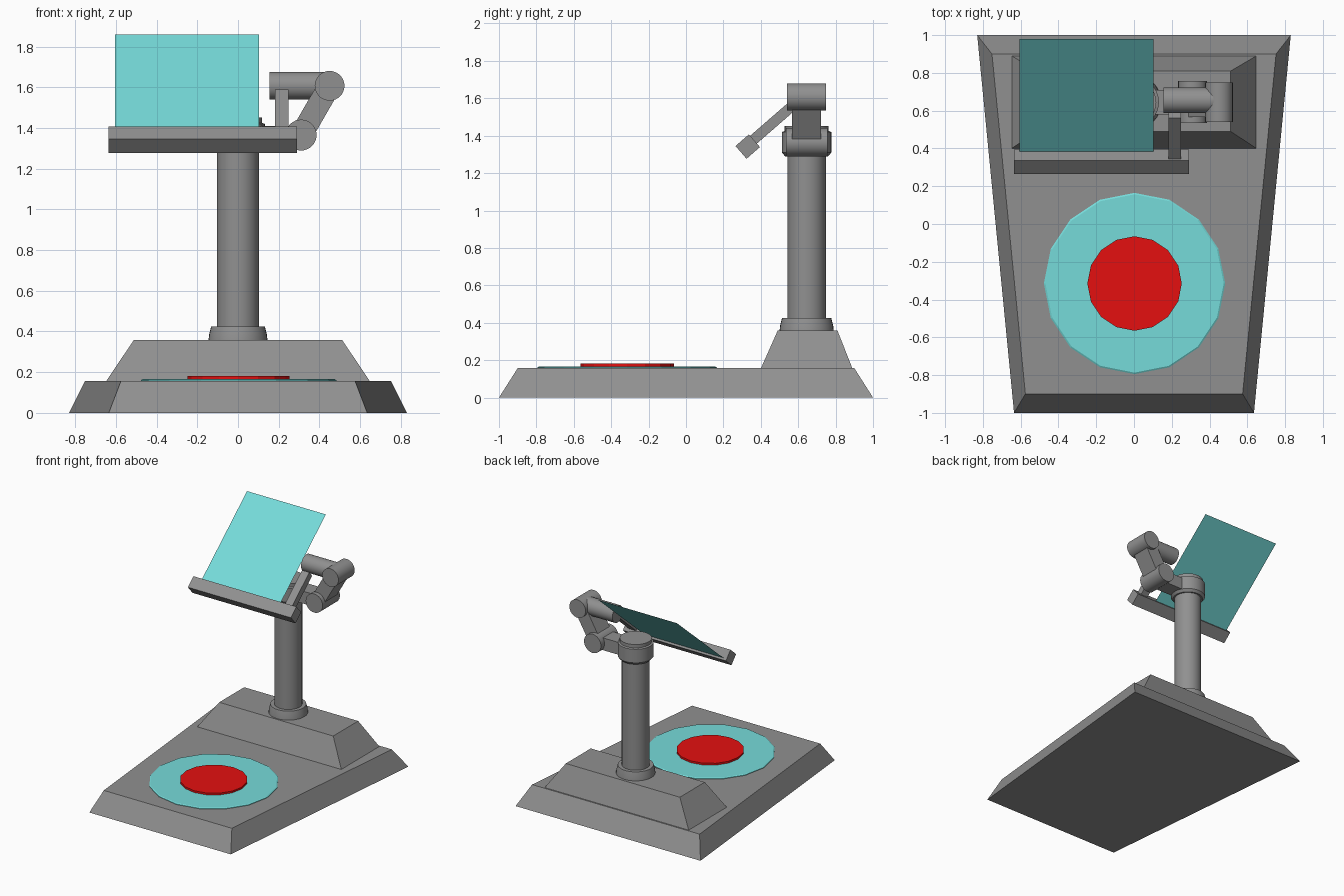
import bpy, bmesh, math
from mathutils import Vector, Matrix

cube = bpy.data.objects.get("Cube")
if cube:
    bpy.data.objects.remove(cube, do_unlink=True)


def material(name, rgb):
    m = bpy.data.materials.new(name)
    m.use_nodes = True
    m.diffuse_color = (*rgb, 1)
    m.node_tree.nodes["Principled BSDF"].inputs["Base Color"].default_value = (*rgb, 1)
    return m


GREY = material("grey metal", (0.28, 0.28, 0.28))
TEAL = material("teal", (0.18, 0.71, 0.70))
RED = material("red", (0.78, 0.005, 0.005))


def finish(name, bm, mat, smooth=False):
    bmesh.ops.recalc_face_normals(bm, faces=bm.faces)
    me = bpy.data.meshes.new(name)
    bm.to_mesh(me)
    bm.free()
    me.materials.append(mat)
    ob = bpy.data.objects.new(name, me)
    bpy.context.collection.objects.link(ob)
    if smooth:
        bpy.ops.object.select_all(action='DESELECT')
        ob.select_set(True)
        bpy.context.view_layer.objects.active = ob
        bpy.ops.object.shade_smooth_by_angle(angle=math.radians(30))
    return ob


def stack(name, rings, mat, smooth=False):
    """Closed solid from equal-length loops of points, capped at both ends."""
    bm = bmesh.new()
    loops = [[bm.verts.new(p) for p in ring] for ring in rings]
    n = len(loops[0])
    for a, b in zip(loops, loops[1:]):
        for i in range(n):
            j = (i + 1) % n
            bm.faces.new((a[i], a[j], b[j], b[i]))
    bm.faces.new(loops[0][::-1])
    bm.faces.new(loops[-1])
    return finish(name, bm, mat, smooth)


def turned(name, profile, centre, mat, sides=32, smooth=True):
    """Vertical turned part from (radius, z) pairs."""
    cx, cy = centre
    rings = [[(cx + r * math.cos(math.tau * i / sides),
               cy + r * math.sin(math.tau * i / sides), z) for i in range(sides)]
             for r, z in profile]
    return stack(name, rings, mat, smooth)


def rod(name, a, b, radius, mat):
    """Round bar between two points."""
    a, b = Vector(a), Vector(b)
    bm = bmesh.new()
    rot = (b - a).to_track_quat('Z', 'Y').to_matrix().to_4x4()
    bmesh.ops.create_cone(bm, cap_ends=True, segments=32, radius1=radius, radius2=radius,
                          depth=(b - a).length, matrix=Matrix.Translation((a + b) / 2) @ rot)
    return finish(name, bm, mat, True)


def box(name, centre, size, mat, axis='X', angle=0.0):
    bm = bmesh.new()
    m = (Matrix.Translation(centre) @ Matrix.Rotation(angle, 4, axis)
         @ Matrix.Diagonal((*size, 1)))
    bmesh.ops.create_cube(bm, size=1, matrix=m)
    return finish(name, bm, mat)


def slab(y0, y1, w0, w1, z):
    """Trapezoid loop, w0 = half width at y0, w1 = half width at y1."""
    return [(-w0, y0, z), (w0, y0, z), (w1, y1, z), (-w1, y1, z)]


# Tapered floor base and the raised plinth behind
stack("base", [slab(-1, 1, 0.635, 0.83, 0), slab(-0.9, 0.9, 0.575, 0.752, 0.157)], GREY)
stack("plinth", [slab(0.4, 0.89, 0.648, 0.648, 0.155),
                 slab(0.49, 0.81, 0.512, 0.512, 0.358)], GREY)

# Floor pad with red centre
PAD = (0.003, -0.315)
turned("pad_ring", [(0.48, 0.15), (0.48, 0.161), (0.472, 0.166)], PAD, TEAL, 16, False)
turned("pad_centre", [(0.25, 0.16), (0.25, 0.181)], PAD, RED, 16, False)

# Column
PY = 0.645
turned("column_collar", [(0.145, 0.355), (0.142, 0.385), (0.132, 0.425)], (0, PY), GREY)
turned("column", [(0.103, 0.40), (0.103, 1.35)], (0, PY), GREY)
turned("column_cap", [(0.115, 1.29), (0.132, 1.31), (0.132, 1.42), (0.118, 1.425),
                      (0.118, 1.452)], (0, PY), GREY)

# Jointed arm
LOW, HIGH = Vector((0.31, PY, 1.365)), Vector((0.45, PY, 1.607))
half = Vector((0, 0.111, 0))
box("lower_link", (0.2, PY, 1.36), (0.24, 0.13, 0.10), GREY)
rod("lower_elbow", LOW - half, LOW + half, 0.076, GREY)
d = HIGH - LOW
box("upper_link", (LOW + HIGH) / 2, (d.length, 0.155, 0.11), GREY, 'Y',
    -math.atan2(d.z, d.x))
half = Vector((0, 0.104, 0))
rod("upper_elbow", HIGH - half, HIGH + half, 0.073, GREY)
rod("cross_arm", (0.155, 0.655, 1.607), (0.44, 0.655, 1.607), 0.068, GREY)

# Tilted tray, its bracket and the thin screen
TILT = math.radians(41)
along = Vector((0, math.cos(TILT), math.sin(TILT)))
tray = Vector((-0.1725, 0.33, 1.342))
box("screen_tray", tray, (0.925, 0.095, 0.09), GREY, 'X', TILT)
start = Vector((0.215, 0.345, 1.365))
box("screen_bracket", start + along * 0.155, (0.065, 0.31, 0.055), GREY, 'X', TILT)

bm = bmesh.new()
y0, z0, y1, z1 = 0.385, 1.352, 0.98, 1.86
bm.faces.new([bm.verts.new(p) for p in
              ((-0.605, y0, z0), (0.103, y0, z0), (0.103, y1, z1), (-0.605, y1, z1))])
finish("screen", bm, TEAL)
